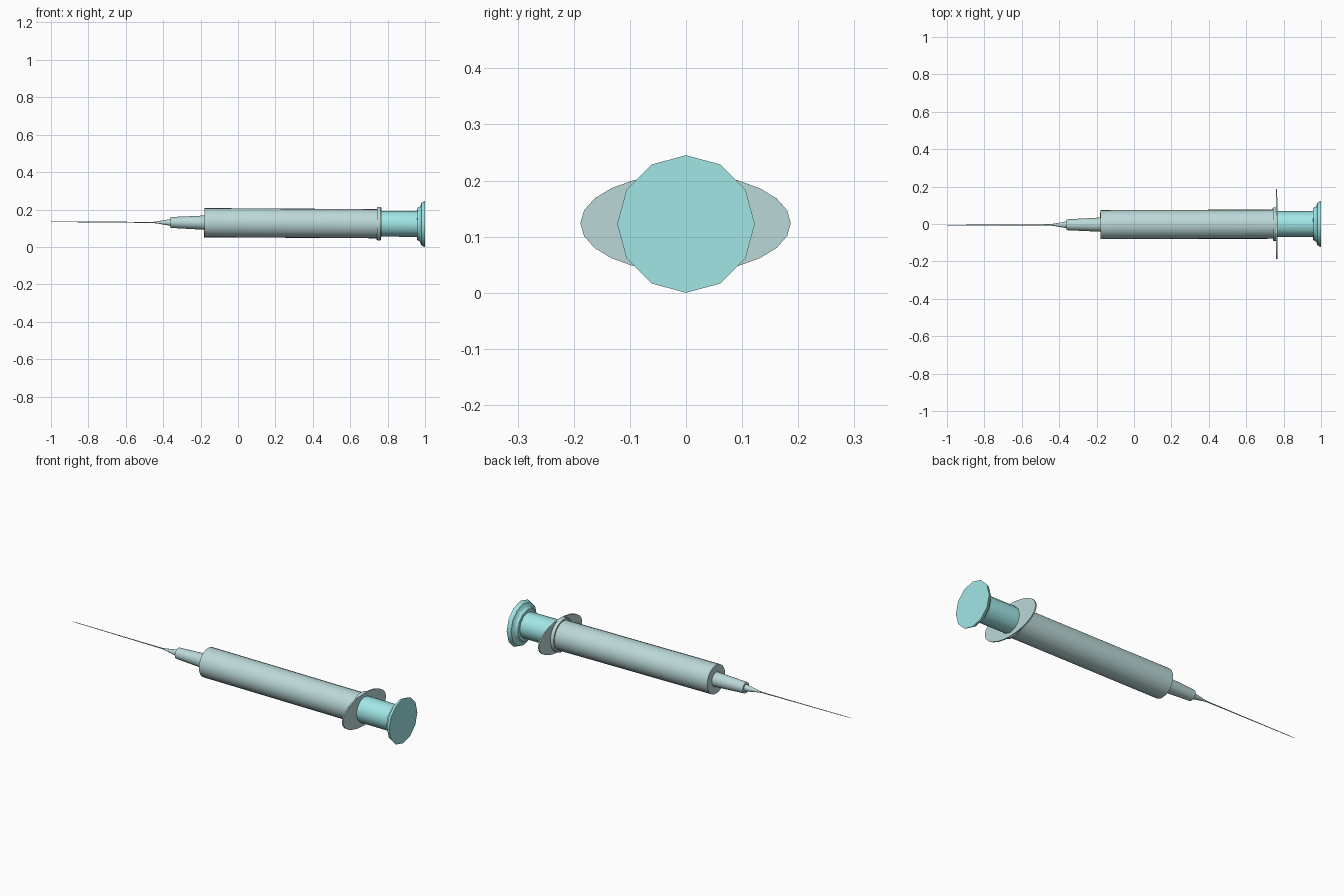
import bpy, bmesh, math
from mathutils import Matrix

if "Cube" in bpy.data.objects:
    bpy.data.objects.remove(bpy.data.objects["Cube"])

# Axis leans very slightly: a shear along x
SZ, SY = -0.006, 0.003


def material(name, rgb):
    m = bpy.data.materials.new(name)
    m.diffuse_color = (*rgb, 1)
    m.use_nodes = True
    m.node_tree.nodes["Principled BSDF"].inputs["Base Color"].default_value = m.diffuse_color
    return m


BARREL = material("barrel_grey_teal", (0.50, 0.69, 0.69))
PLUNGER = material("plunger_turquoise", (0.36, 0.80, 0.80))


def lathe(name, profile, sides, mat, wide=1.0, closed=False, angle=40):
    """Revolve (x, radius) points round the x axis; wide stretches along y."""
    bm = bmesh.new()
    rings = []
    for x, r in profile:
        ring = []
        for i in range(sides):
            a = 2 * math.pi * i / sides
            y, z = r * wide * math.sin(a), r * math.cos(a)
            # perpendicular rings on the leaning axis
            ring.append(bm.verts.new((x - SY * y - SZ * z,
                                      y + SY * (x - 1),
                                      z + 0.1225 + SZ * (x - 1))))
        rings.append(ring)
    pairs = list(zip(rings, rings[1:]))
    if closed:
        pairs.append((rings[-1], rings[0]))
    else:
        bm.faces.new(rings[0])
        bm.faces.new(rings[-1])
    for a, b in pairs:
        for i in range(sides):
            j = (i + 1) % sides
            bm.faces.new((a[i], a[j], b[j], b[i]))
    bmesh.ops.recalc_face_normals(bm, faces=bm.faces)
    me = bpy.data.meshes.new(name)
    bm.to_mesh(me)
    bm.free()
    ob = bpy.data.objects.new(name, me)
    bpy.context.collection.objects.link(ob)
    me.materials.append(mat)
    bpy.ops.object.select_all(action='DESELECT')
    ob.select_set(True)
    bpy.context.view_layer.objects.active = ob
    bpy.ops.object.shade_smooth_by_angle(angle=math.radians(angle))
    return ob


# Barrel: hollow tube with a rim collar and tapered nozzle
lathe("barrel", [(-0.36, 0.029), (-0.18, 0.038), (-0.18, 0.078), (0.742, 0.078),
                 (0.742, 0.086), (0.748, 0.090), (0.759, 0.090), (0.765, 0.086),
                 (0.765, 0.073), (-0.165, 0.073), (-0.165, 0.004), (-0.36, 0.004)],
      24, BARREL, closed=True)

# Oval finger flange
lathe("finger_flange", [(0.759, 0.088), (0.766, 0.088)], 24, BARREL, wide=2.13)

# Needle hub and needle
lathe("needle_hub", [(-0.362, 0.017), (-0.36, 0.018), (-0.43, 0.006), (-0.45, 0.004)][1:],
      12, BARREL)
lathe("needle", [(-0.42, 0.0035), (-0.58, 0.0025), (-0.97, 0.0015), (-1.0, 0.0006)],
      8, BARREL)

# Plunger with flared thumb rest
lathe("plunger", [(-0.10, 0.069), (0.958, 0.069), (0.958, 0.086), (0.966, 0.090),
                  (0.974, 0.095), (0.980, 0.113), (0.990, 0.119), (1.0, 0.1225)],
      12, PLUNGER)
